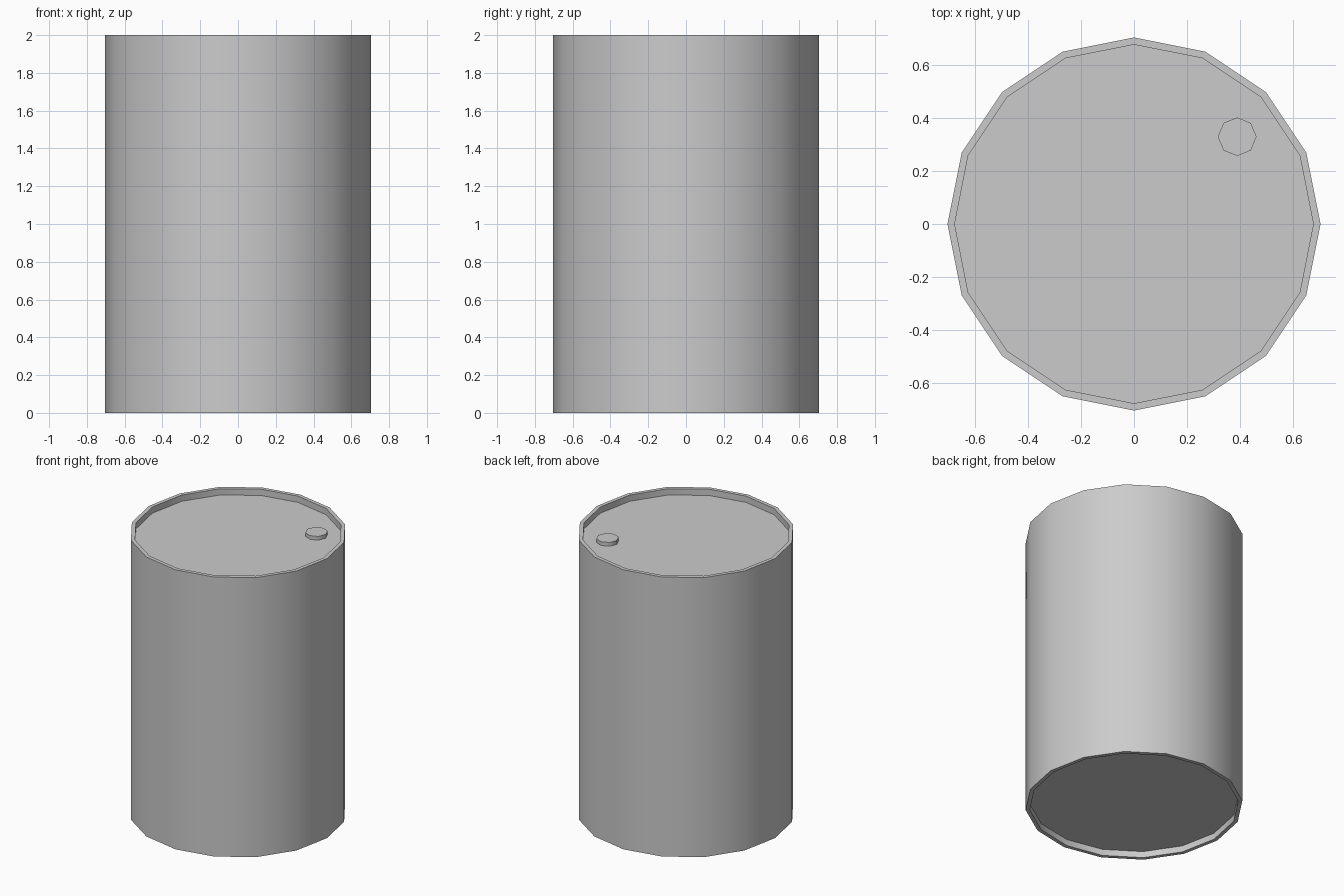
import bpy, bmesh, math
from mathutils import Matrix

if "Cube" in bpy.data.objects:
    bpy.data.objects.remove(bpy.data.objects["Cube"])

RADIUS, HEIGHT, SIDES = 0.705, 2.0, 16
RIM, RECESS = 0.027, 0.045


def prism(bm, sides, radius, z0, z1, x=0.0, y=0.0):
    bmesh.ops.create_cone(bm, cap_ends=True, segments=sides,
                          radius1=radius, radius2=radius, depth=z1 - z0,
                          matrix=Matrix.Translation((x, y, (z0 + z1) / 2)))


def finish(name, bm, angle):
    bmesh.ops.recalc_face_normals(bm, faces=bm.faces[:])
    mesh = bpy.data.meshes.new(name)
    bm.to_mesh(mesh)
    bm.free()
    ob = bpy.data.objects.new(name, mesh)
    bpy.context.collection.objects.link(ob)
    bpy.context.view_layer.objects.active = ob
    bpy.ops.object.select_all(action='DESELECT')
    ob.select_set(True)
    bpy.ops.object.shade_smooth_by_angle(angle=math.radians(angle))
    return ob


# Drum body: a 16-sided cylinder with both ends sunk inside a thin rim
bm = bmesh.new()
prism(bm, SIDES, RADIUS, 0, HEIGHT)
bm.normal_update()
for end in [f for f in bm.faces if abs(f.normal.z) > 0.9]:
    sign = 1 if end.normal.z > 0 else -1
    bmesh.ops.inset_region(bm, faces=[end], use_even_offset=True,
                           thickness=RIM * math.cos(math.pi / SIDES))
    lid = bmesh.ops.extrude_discrete_faces(bm, faces=[end])["faces"][0]
    bmesh.ops.translate(bm, verts=lid.verts[:], vec=(0, 0, -sign * RECESS))
finish("drum_body", bm, 30)

# Filler cap on the recessed lid
bm = bmesh.new()
prism(bm, 8, 0.073, HEIGHT - RECESS, HEIGHT - 0.018, 0.39, 0.33)
finish("filler_cap", bm, 60)
